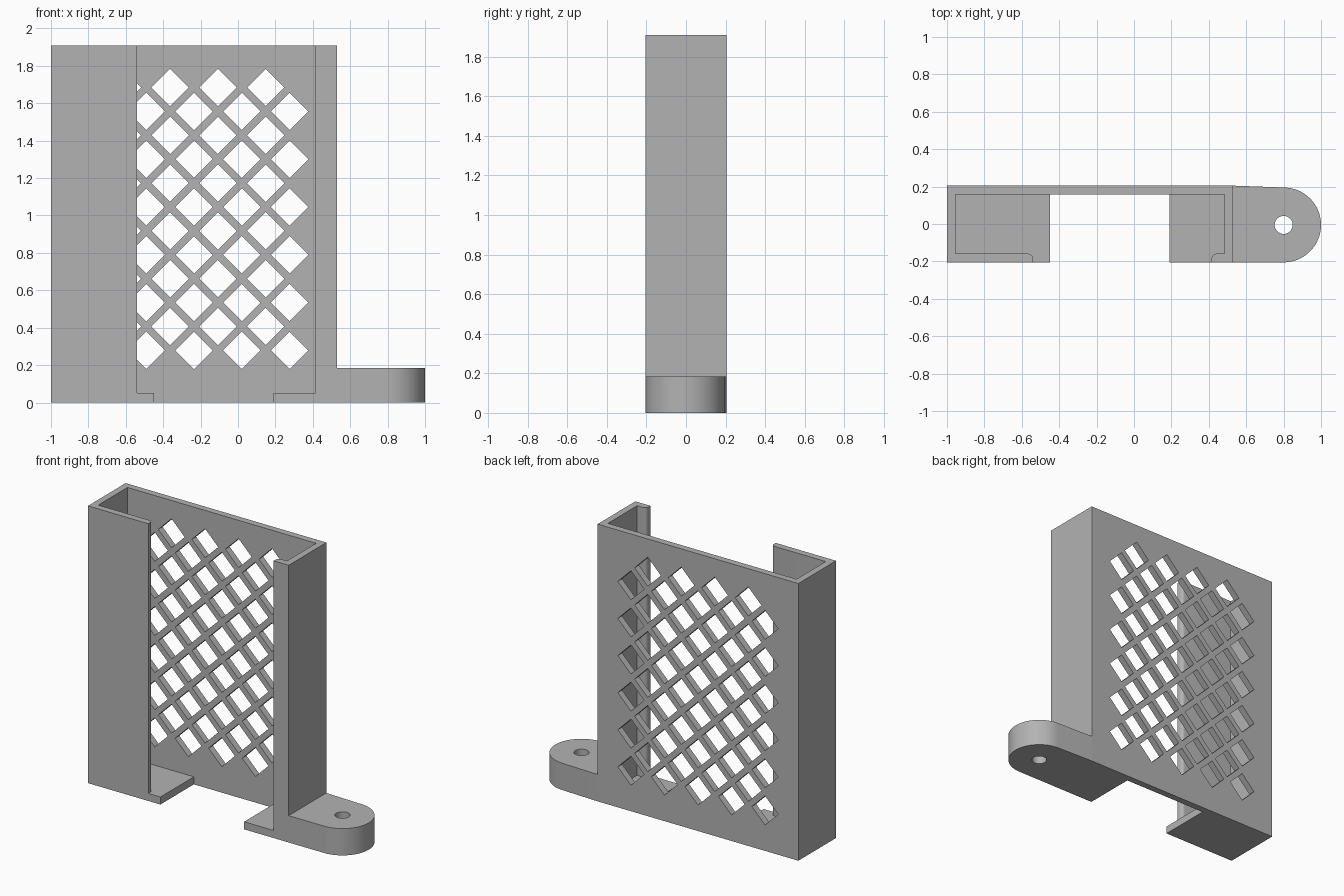
import bpy, bmesh
from math import sin, cos, pi, radians

cube = bpy.data.objects.get("Cube")
if cube:
    bpy.data.objects.remove(cube, do_unlink=True)

grey = bpy.data.materials.new("plain grey")
grey.use_nodes = True
colour = (0.45, 0.45, 0.45, 1)
grey.diffuse_color = colour
grey.node_tree.nodes["Principled BSDF"].inputs["Base Color"].default_value = colour

# Main dimensions
LEFT, RIGHT, DEPTH, HEIGHT, WALL = -1.0, 0.53, 0.205, 1.91, 0.046
FLOOR, TAB = 0.052, 0.185
INNER = DEPTH - WALL


def arc(cx, cy, r, start, end, steps):
    angles = [radians(start + (end - start) * i / steps) for i in range(steps + 1)]
    return [(cx + r * cos(a), cy + r * sin(a)) for a in angles]


def add_prism(bm, points, axis, low, high):
    """Extrude a closed outline along z, or an x-z outline along y."""
    def place(p, d):
        return (p[0], p[1], d) if axis == "z" else (p[0], d, p[1])
    face = bm.faces.new([bm.verts.new(place(p, low)) for p in points])
    out = bmesh.ops.extrude_face_region(bm, geom=[face])["geom"]
    shift = (0, 0, high - low) if axis == "z" else (0, high - low, 0)
    bmesh.ops.translate(bm, vec=shift, verts=[v for v in out if isinstance(v, bmesh.types.BMVert)])


def prisms(name, outlines, axis, low, high):
    bm = bmesh.new()
    for points in outlines:
        add_prism(bm, points, axis, low, high)
    bmesh.ops.recalc_face_normals(bm, faces=bm.faces)
    mesh = bpy.data.meshes.new(name)
    bm.to_mesh(mesh)
    bm.free()
    mesh.materials.append(grey)
    obj = bpy.data.objects.new(name, mesh)
    bpy.context.collection.objects.link(obj)
    return obj


def activate(obj):
    bpy.ops.object.select_all(action="DESELECT")
    obj.select_set(True)
    bpy.context.view_layer.objects.active = obj


def cut(obj, cutter):
    cutter.hide_render = True
    mod = obj.modifiers.new("cut", "BOOLEAN")
    mod.operation, mod.solver, mod.object = "DIFFERENCE", "EXACT", cutter
    activate(obj)
    bpy.ops.object.modifier_apply(modifier=mod.name)
    bpy.data.objects.remove(cutter, do_unlink=True)


# Open-fronted case walls, with rounded inner lips
lip_left, lip_right, lip_r = -0.54, 0.415, 0.025
outline = [(LEFT, DEPTH), (LEFT, -DEPTH), (lip_left, -DEPTH)]
outline += arc(lip_left - lip_r, -INNER - lip_r, lip_r, 0, 90, 6)
outline += [(LEFT + WALL, -INNER), (LEFT + WALL, INNER),
            (RIGHT - WALL, INNER), (RIGHT - WALL, -INNER)]
outline += arc(lip_right + lip_r, -INNER - lip_r, lip_r, 90, 180, 6)
outline += [(lip_right, -DEPTH), (RIGHT, -DEPTH), (RIGHT, DEPTH)]
case = prisms("case_walls", [outline], "z", FLOOR, HEIGHT)

# Diamond lattice: alternating rows of five and four holes
pitch, half, middle = 0.2555, 0.1, (LEFT + RIGHT) / 2
diamonds = []
for row in range(12):
    count = 5 if row % 2 == 0 else 4
    z = 0.279 + row * pitch / 2
    for i in range(count):
        x = middle + (i - (count - 1) / 2) * pitch
        diamonds.append([(x - half, z), (x, z - half), (x + half, z), (x, z + half)])
cut(case, prisms("lattice_cutter", diamonds, "y", INNER - 0.05, DEPTH + 0.05))

# Floor with a wide notch at the front
gap_left, gap_right = -0.448, 0.19
prisms("floor", [[(LEFT, -DEPTH), (gap_left, -DEPTH), (gap_left, INNER),
                  (gap_right, INNER), (gap_right, -DEPTH), (RIGHT, -DEPTH),
                  (RIGHT, DEPTH), (LEFT, DEPTH)]], "z", 0, FLOOR)

# Rounded mounting tab with a screw hole
r = 0.2
cx, cy = 1 - r, r - DEPTH
tab_outline = [(RIGHT, DEPTH), (RIGHT, -DEPTH)] + arc(cx, cy, r, -90, 88, 40)
tab = prisms("mounting_tab", [tab_outline], "z", 0, TAB)
hole = arc(cx, cy, 0.048, 0, 360, 32)[:-1]
cut(tab, prisms("hole_cutter", [hole], "z", -0.1, TAB + 0.1))

for obj in (case, tab):
    activate(obj)
    bpy.ops.object.shade_smooth_by_angle(angle=radians(30))
